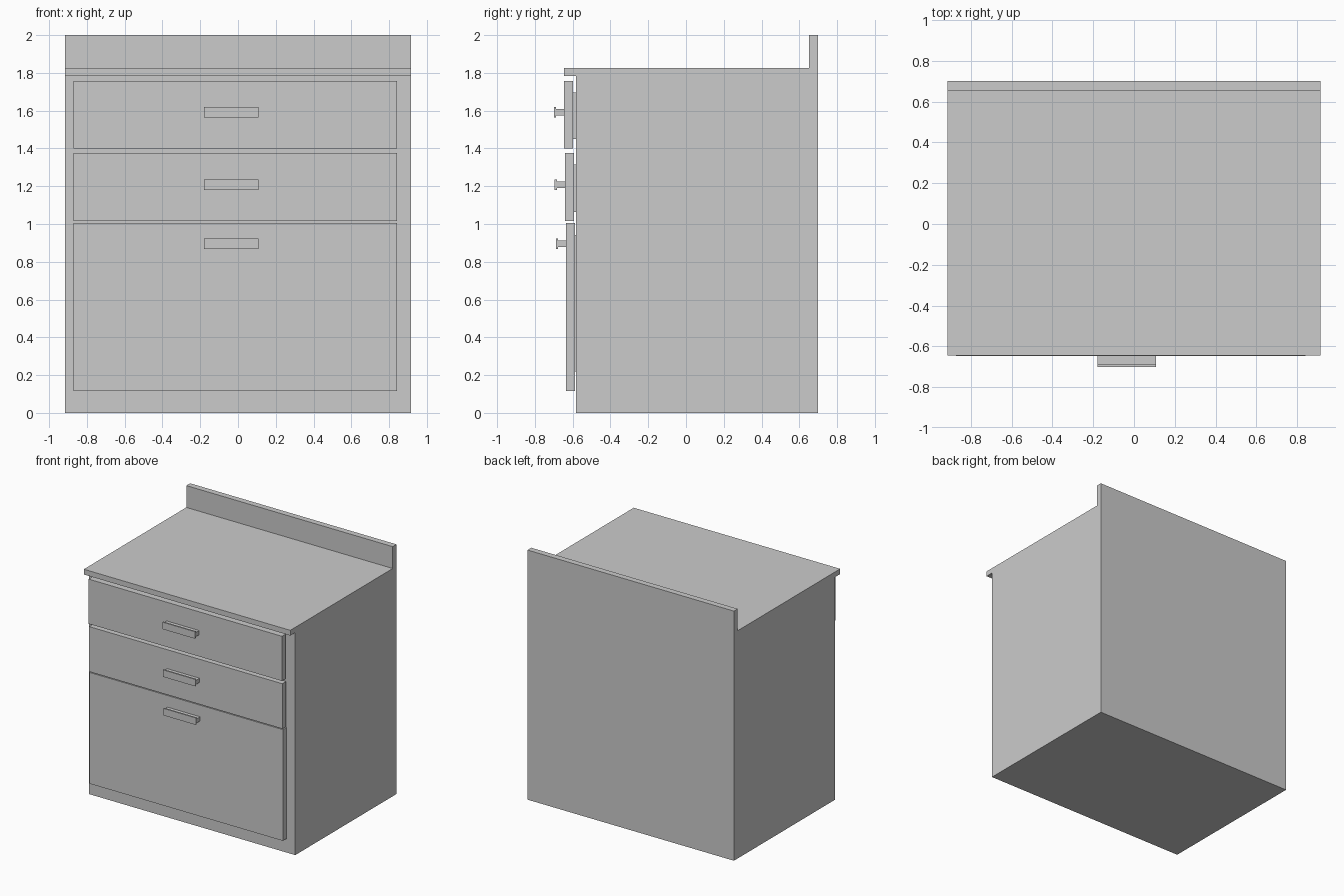
import bpy
import bmesh

if "Cube" in bpy.data.objects:
    bpy.data.objects.remove(bpy.data.objects["Cube"])


def extrude_profile(name, points, x0, x1):
    """Extrude a closed (y, z) outline from x0 to x1."""
    bm = bmesh.new()
    face = bm.faces.new([bm.verts.new((x0, y, z)) for y, z in points])
    result = bmesh.ops.extrude_face_region(bm, geom=[face])
    verts = [g for g in result["geom"] if isinstance(g, bmesh.types.BMVert)]
    bmesh.ops.translate(bm, verts=verts, vec=(x1 - x0, 0, 0))
    bmesh.ops.recalc_face_normals(bm, faces=bm.faces)
    mesh = bpy.data.meshes.new(name)
    bm.to_mesh(mesh)
    bm.free()
    obj = bpy.data.objects.new(name, mesh)
    bpy.context.collection.objects.link(obj)
    return obj


def box(name, x, y, z):
    outline = [(y[0], z[0]), (y[1], z[0]), (y[1], z[1]), (y[0], z[1])]
    return extrude_profile(name, outline, *x)


# Cabinet body with overhanging worktop and raised back edge
FRONT = -0.582
extrude_profile("cabinet_body", [
    (FRONT, 0), (0.70, 0), (0.70, 2.0), (0.652, 2.0), (0.652, 1.825),
    (-0.645, 1.825), (-0.645, 1.783), (FRONT, 1.783)], -0.915, 0.915)

# Drawers: name, front face y, front z range, inner box z range, handle z
drawers = [
    ("top", -0.646, (1.400, 1.758), (1.450, 1.695), 1.591),
    ("middle", -0.641, (1.015, 1.376), (1.063, 1.315), 1.207),
    ("bottom", -0.635, (0.115, 1.006), (0.220, 0.942), 0.896),
]
for name, y, front_z, box_z, hz in drawers:
    back = y + 0.048
    box(name + "_drawer_front", (-0.872, 0.842), (y, back), front_z)
    # Shallow box joining the front to the cabinet
    box(name + "_drawer_box", (-0.80, 0.77), (back, FRONT), box_z)
    # T-shaped pull: narrow web with a wider lip
    lip, web = 0.028, 0.017
    outer, step = y - 0.054, y - 0.042
    extrude_profile(name + "_drawer_handle", [
        (outer, hz - lip), (step, hz - lip), (step, hz - web), (y, hz - web),
        (y, hz + web), (step, hz + web), (step, hz + lip), (outer, hz + lip)],
        -0.18, 0.108)
